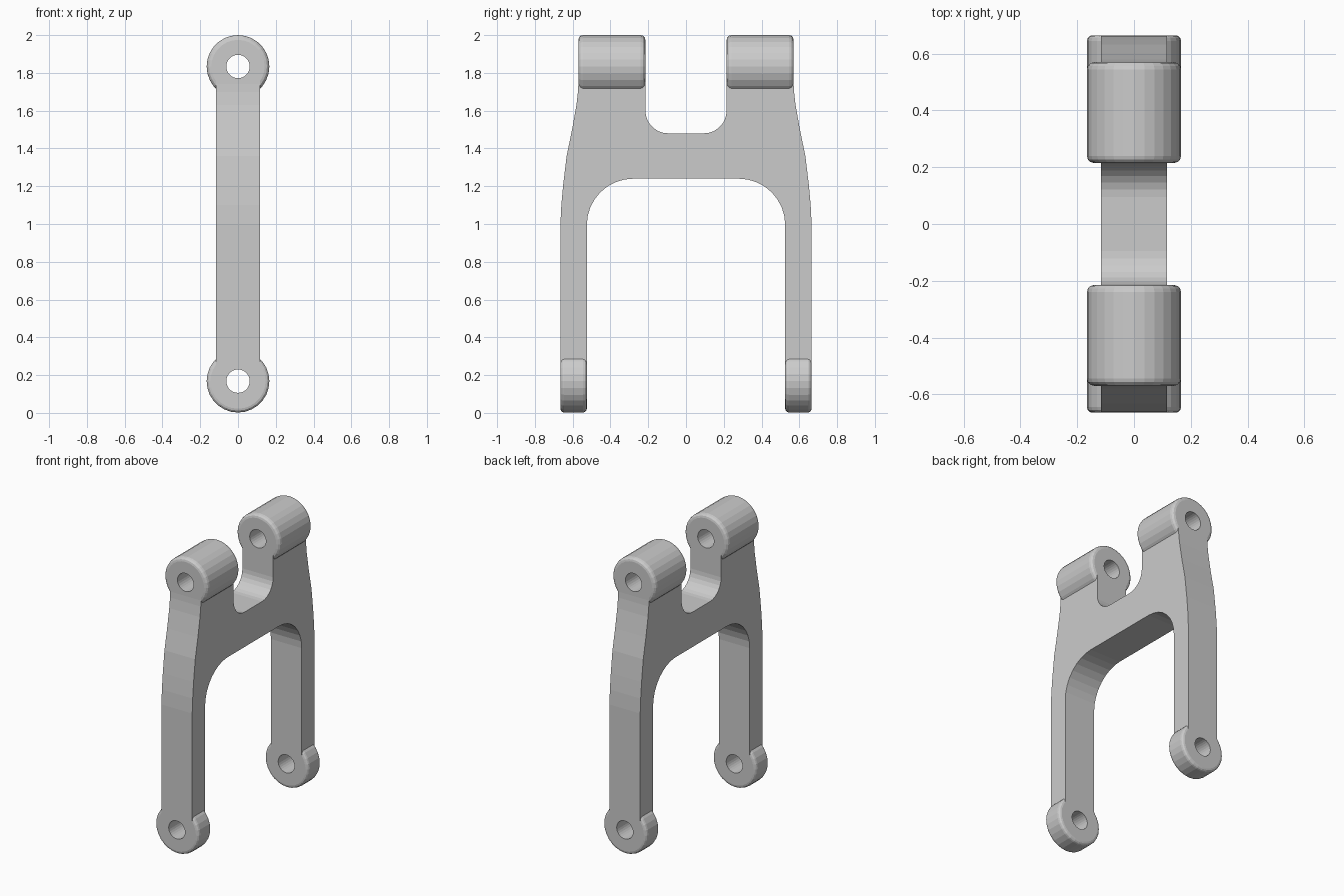
import bpy, bmesh
from math import sin, cos, pi, radians
from mathutils import Matrix

if "Cube" in bpy.data.objects:
    bpy.data.objects.remove(bpy.data.objects["Cube"])

HALF_W = 0.117      # half thickness of the frame plate
BOSS_R, HOLE_R = 0.166, 0.062
TOP_Z, LOW_Z = 1.834, 0.168


def make_object(name, bm):
    bmesh.ops.recalc_face_normals(bm, faces=bm.faces)
    mesh = bpy.data.meshes.new(name)
    bm.to_mesh(mesh)
    bm.free()
    ob = bpy.data.objects.new(name, mesh)
    bpy.context.collection.objects.link(ob)
    return ob


def arc(cy, cz, r, a0, a1, n):
    return [(cy + r * cos(radians(a0 + (a1 - a0) * i / n)),
             cz + r * sin(radians(a0 + (a1 - a0) * i / n))) for i in range(n + 1)]


def cylinder_y(name, y0, y1, z, r, bevel=0.0):
    bm = bmesh.new()
    place = Matrix.Translation((0, (y0 + y1) / 2, z)) @ Matrix.Rotation(pi / 2, 4, 'X')
    bmesh.ops.create_cone(bm, cap_ends=True, segments=28, radius1=r, radius2=r,
                          depth=abs(y1 - y0), matrix=place)
    if bevel:
        rims = [e for e in bm.edges if any(len(f.verts) > 4 for f in e.link_faces)]
        bmesh.ops.bevel(bm, geom=rims, offset=bevel, segments=3, profile=0.5,
                        affect='EDGES')
    return make_object(name, bm)


def combine(target, other, operation):
    mod = target.modifiers.new(operation, 'BOOLEAN')
    mod.operation, mod.solver, mod.object = operation, 'EXACT', other
    bpy.context.view_layer.objects.active = target
    bpy.ops.object.modifier_apply(modifier=mod.name)
    bpy.data.objects.remove(other)


# Frame plate: half outline with arch, leg, curved flank and slot, then mirrored
half = arc(0.28, 0.995, 0.245, 90, 0, 8)
half += [(0.525, LOW_Z), (0.665, LOW_Z), (0.665, 1.0), (0.66, 1.1), (0.65, 1.21),
         (0.632, 1.36), (0.603, 1.50), (0.58, 1.63), (0.572, 1.70), (0.57, 1.74),
         (0.57, TOP_Z), (0.215, TOP_Z)]
half += arc(0.095, 1.60, 0.12, 0, -90, 7)
outline = half + [(-y, z) for y, z in reversed(half)]

bm = bmesh.new()
face = bm.faces.new([bm.verts.new((-HALF_W, y, z)) for y, z in outline])
side = bmesh.ops.extrude_face_region(bm, geom=[face])
bmesh.ops.translate(bm, vec=(2 * HALF_W, 0, 0),
                    verts=[v for v in side['geom'] if isinstance(v, bmesh.types.BMVert)])
frame = make_object("forked_link_arm", bm)

# Pivot bosses with rounded rims on both ends of each side
for s in (-1, 1):
    for z, y0, y1, bev in ((TOP_Z, 0.215, 0.57, 0.025), (LOW_Z, 0.525, 0.665, 0.02)):
        combine(frame, cylinder_y("boss", s * y0, s * y1, z, BOSS_R, bev), 'UNION')

# Pin holes straight through both sides
for z in (TOP_Z, LOW_Z):
    combine(frame, cylinder_y("hole_cutter", -1, 1, z, HOLE_R), 'DIFFERENCE')
